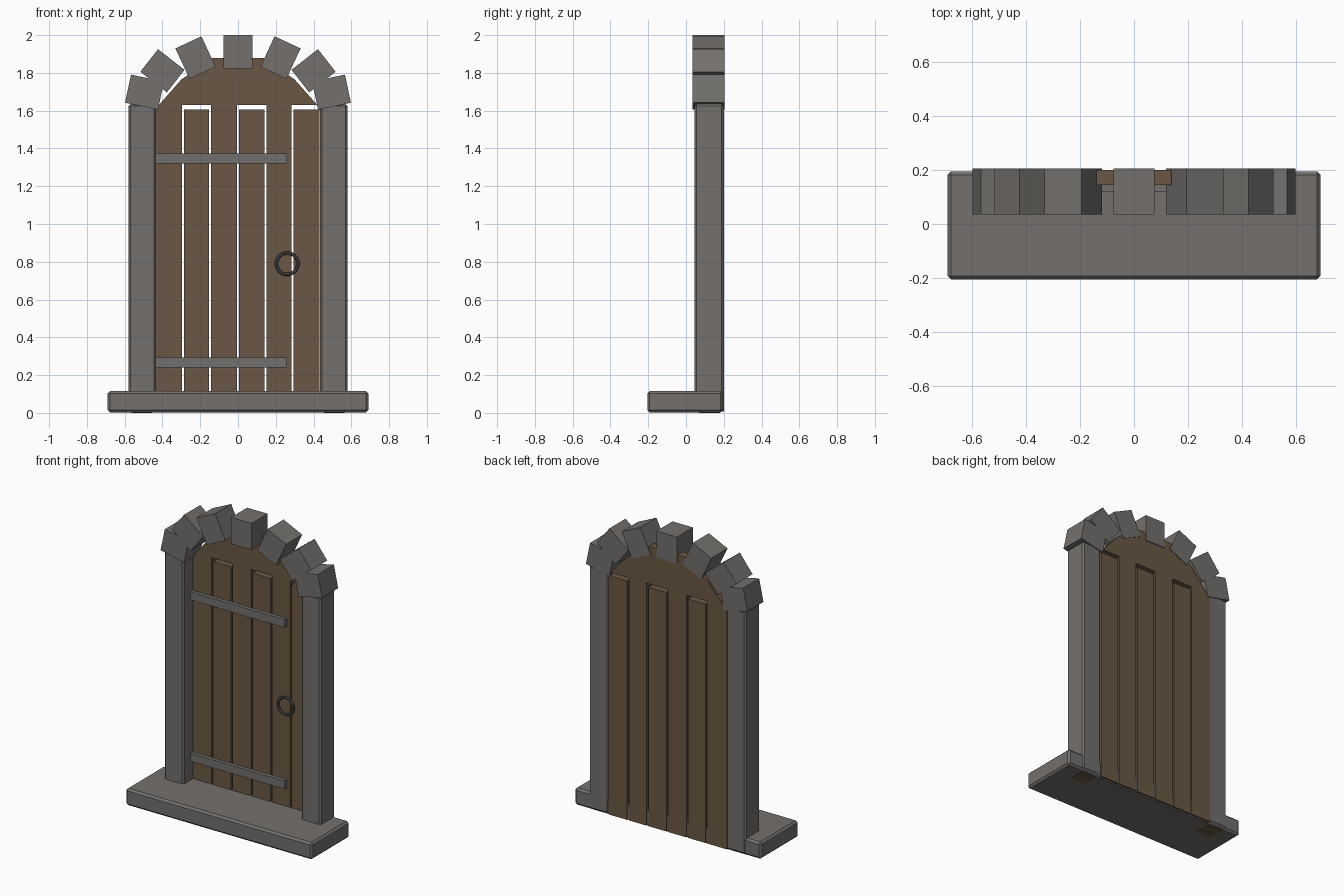
import bpy, bmesh, math
from mathutils import Matrix

if "Cube" in bpy.data.objects:
    bpy.data.objects.remove(bpy.data.objects["Cube"])


def material(name, rgb):
    m = bpy.data.materials.new(name)
    m.diffuse_color = (*rgb, 1)
    m.use_nodes = True
    m.node_tree.nodes["Principled BSDF"].inputs["Base Color"].default_value = m.diffuse_color
    return m


STONE = material("grey_stone", (0.172, 0.162, 0.152))
WOOD = material("brown_wood", (0.145, 0.097, 0.058))
IRON = material("grey_iron", (0.165, 0.163, 0.158))
RING = material("dark_iron", (0.085, 0.088, 0.088))


def finish(name, bm, mat):
    bmesh.ops.recalc_face_normals(bm, faces=bm.faces)
    me = bpy.data.meshes.new(name)
    bm.to_mesh(me)
    bm.free()
    me.materials.append(mat)
    ob = bpy.data.objects.new(name, me)
    bpy.context.collection.objects.link(ob)
    return ob


def box(name, x, y, z, mat, bevel=0.0):
    """Box from (min, max) pairs, with optional chamfered edges."""
    bm = bmesh.new()
    size = [b - a for a, b in (x, y, z)]
    mid = [(a + b) / 2 for a, b in (x, y, z)]
    bmesh.ops.create_cube(bm, size=1, matrix=Matrix.Translation(mid) @ Matrix.Diagonal((*size, 1)))
    if bevel:
        bmesh.ops.bevel(bm, geom=bm.edges[:], offset=bevel, segments=1, affect='EDGES')
    return finish(name, bm, mat)


def prism(name, outline, y0, y1, mat):
    """Extrude an x-z outline along y."""
    bm = bmesh.new()
    face = bm.faces.new([bm.verts.new((x, y0, z)) for x, z in outline])
    ext = bmesh.ops.extrude_face_region(bm, geom=[face])
    bmesh.ops.translate(bm, vec=(0, y1 - y0, 0),
                        verts=[v for v in ext["geom"] if isinstance(v, bmesh.types.BMVert)])
    return finish(name, bm, mat)


# Doorstep
box("doorstep", (-0.69, 0.69), (-0.205, 0.195), (0.002, 0.115), STONE, 0.013)

# Side posts, with their wooden footings showing under the step
for side, s in (("left", -1), ("right", 1)):
    x = sorted((s * 0.435, s * 0.58))
    box(side + "_post", x, (0.045, 0.2), (0.008, 1.635), STONE, 0.011)
    x = sorted((s * 0.455, s * 0.565))
    box(side + "_post_footing", x, (0.07, 0.18), (0, 0.006), WOOD)

# Arch stones: centre x, centre z, tilt in degrees, mirrored about the keystone
stones = [(0, 1.912, 0), (0.225, 1.881, 25), (0.40, 1.811, 52), (0.495, 1.698, 78)]
for i, (cx, cz, tilt) in enumerate(stones):
    for s in ((1,) if i == 0 else (-1, 1)):
        ob = box("arch_stone", (-0.076, 0.076), (-0.085, 0.085), (-0.089, 0.089), STONE)
        ob.location = (s * cx, 0.12, cz)
        ob.rotation_euler = (0, math.radians(s * tilt), 0)

# Door frame: arched head with three fixed boards and slots between them
B, T = 0.008, 1.63
door = [(-0.445, B), (-0.445, 1.60), (-0.30, 1.765), (-0.135, 1.88),
        (0.135, 1.88), (0.30, 1.765), (0.445, 1.60), (0.445, T - 0.035), (0.435, T - 0.03), (0.42, T)]
for left, right in ((0.152, 0.283), (-0.143, -0.006), (-0.445, -0.297)):
    door += [(right, T), (right, B), (left, B), (left, T)]
door = door[:-2]  # the last board closes on the first point
prism("door_head_and_boards", door, 0.145, 0.2, WOOD)

# Separate boards set into the slots
for left, right in ((-0.286, -0.153), (0.005, 0.139), (0.295, 0.432)):
    box("door_board", (left, right), (0.145, 0.2), (B, 1.607), WOOD)

# Hinge straps
for z in (0.24, 1.32):
    box("hinge_strap", (-0.44, 0.26), (0.12, 0.147), (z, z + 0.054), IRON)

# Ring handle
bpy.ops.mesh.primitive_torus_add(location=(0.26, 0.133, 0.79), rotation=(math.pi / 2, 0, 0),
                                 major_radius=0.057, minor_radius=0.009,
                                 major_segments=24, minor_segments=8)
ring = bpy.context.object
ring.name = "ring_handle"
ring.data.materials.append(RING)
bpy.ops.object.shade_smooth_by_angle()
